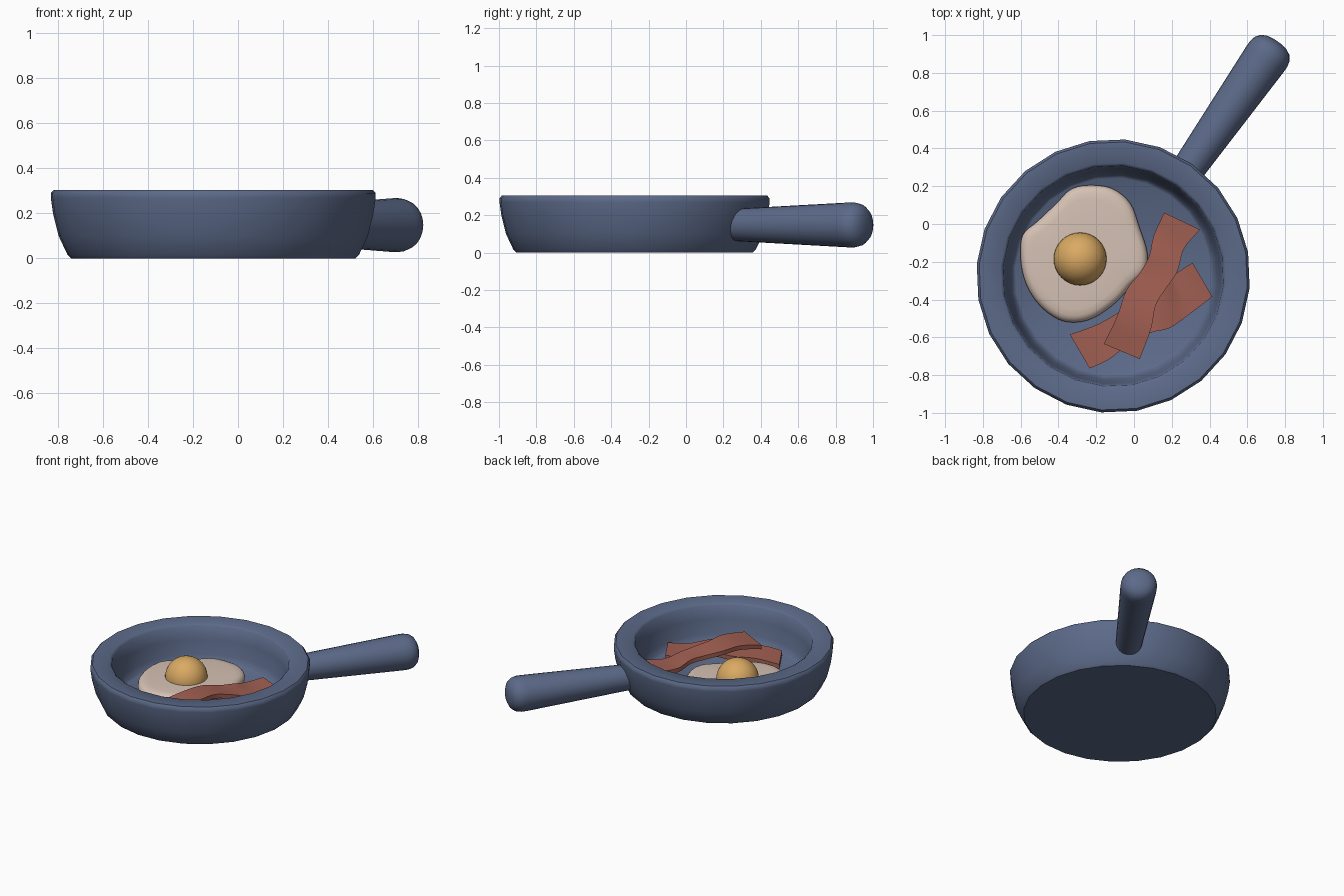
import bpy, bmesh, math
from mathutils import Vector, Matrix

if "Cube" in bpy.data.objects:
    bpy.data.objects.remove(bpy.data.objects["Cube"])

CX, CY = -0.11, -0.275          # pan centre
ANG = math.radians(55)          # handle direction


def mat(name, r, g, b):
    m = bpy.data.materials.new(name)
    m.diffuse_color = (r, g, b, 1)
    m.use_nodes = True
    m.node_tree.nodes["Principled BSDF"].inputs["Base Color"].default_value = m.diffuse_color
    return m


BLUE = mat("slate blue", 0.107, 0.144, 0.250)
WHITE = mat("egg cream", 0.67, 0.535, 0.455)
GOLD = mat("yolk gold", 0.70, 0.40, 0.125)
RED = mat("bacon red", 0.36, 0.115, 0.085)


def finish(name, bm, material, angle=45):
    bmesh.ops.remove_doubles(bm, verts=bm.verts, dist=1e-5)
    bmesh.ops.recalc_face_normals(bm, faces=bm.faces)
    me = bpy.data.meshes.new(name)
    bm.to_mesh(me)
    bm.free()
    me.materials.append(material)
    ob = bpy.data.objects.new(name, me)
    bpy.context.collection.objects.link(ob)
    bpy.ops.object.select_all(action='DESELECT')
    ob.select_set(True)
    bpy.context.view_layer.objects.active = ob
    bpy.ops.object.shade_smooth_by_angle(angle=math.radians(angle))
    return ob


def loft(bm, rings, closed=True):
    """Quads between successive rings of points."""
    vs = [[bm.verts.new(p) for p in r] for r in rings]
    n = len(rings[0])
    for a, b in zip(vs, vs[1:]):
        for i in range(n if closed else n - 1):
            j = (i + 1) % n
            bm.faces.new((a[i], a[j], b[j], b[i]))
    return vs


def lathe(name, profile, n, matrix, material, angle=45):
    """Spin (radius, height) points; ends at small radius get capped."""
    bm = bmesh.new()
    rings = [[matrix @ Vector((r * math.cos(2 * math.pi * i / n),
                               r * math.sin(2 * math.pi * i / n), z))
              for i in range(n)] for r, z in profile]
    vs = loft(bm, rings)
    bm.faces.new(vs[0])
    bm.faces.new(vs[-1])
    return finish(name, bm, material, angle)


def smooth_path(pts, steps, closed=False):
    """Catmull-Rom curve through the points."""
    n = len(pts)
    P = [Vector(p) for p in pts]
    get = (lambda i: P[i % n]) if closed else (lambda i: P[max(0, min(n - 1, i))])
    out = []
    for i in range(n if closed else n - 1):
        a, b, c, d = get(i - 1), get(i), get(i + 1), get(i + 2)
        for k in range(steps):
            t = k / steps
            out.append(0.5 * (2 * b + (c - a) * t + (2 * a - 5 * b + 4 * c - d) * t * t
                              + (3 * b - a - 3 * c + d) * t ** 3))
    if not closed:
        out.append(P[-1])
    return out


# Pan body: 24 sides, one corner in line with the handle
lathe("pan", [(0.635, 0), (0.65, 0.015), (0.69, 0.10), (0.715, 0.20), (0.725, 0.27),
              (0.725, 0.29), (0.712, 0.305), (0.60, 0.305), (0.585, 0.293),
              (0.572, 0.20), (0.552, 0.10), (0.535, 0.055), (0.52, 0.045)],
      24, Matrix.Translation((CX, CY, 0)) @ Matrix.Rotation(ANG, 4, 'Z'), BLUE)

# Handle: widening bar with a rounded end, laid along the handle direction
lathe("handle", [(0.086, 0.65), (0.12, 1.40), (0.12, 1.435), (0.112, 1.468),
                 (0.092, 1.494), (0.06, 1.510), (0.025, 1.516)], 24,
      Matrix.Translation((CX, CY, 0.148)) @ Matrix.Rotation(ANG, 4, 'Z')
      @ Matrix.Rotation(math.pi / 2, 4, 'Y'), BLUE)

# Egg white: irregular outline with a rounded edge
outline = smooth_path([(-0.25, 0.205), (-0.12, 0.19), (-0.02, 0.11), (0.03, -0.02),
                       (0.07, -0.15), (0.06, -0.25), (-0.02, -0.33), (-0.09, -0.41),
                       (-0.2, -0.49), (-0.3, -0.52), (-0.4, -0.505), (-0.5, -0.43),
                       (-0.57, -0.32), (-0.6, -0.19), (-0.59, -0.06), (-0.51, 0.015),
                       (-0.41, 0.11), (-0.34, 0.18)], 4, True)
mid = Vector((-0.27, -0.16))
bm = bmesh.new()
rings = []
for s, z in [(0.96, 0.043), (0.99, 0.053), (1.0, 0.068), (0.985, 0.086),
             (0.95, 0.100), (0.90, 0.108), (0.80, 0.112), (0.4, 0.115)]:
    rings.append([(*(mid + (p - mid) * s), z) for p in outline])
ev = loft(bm, rings)
bm.faces.new(ev[0])
bm.faces.new(ev[-1])
finish("egg_white", bm, WHITE, 60)

# Yolk: dome sunk into the white
bm = bmesh.new()
bmesh.ops.create_uvsphere(bm, u_segments=32, v_segments=20, radius=0.14,
                          matrix=Matrix.Translation((-0.285, -0.185, 0.112)))
bmesh.ops.bisect_plane(bm, geom=bm.verts[:] + bm.edges[:] + bm.faces[:],
                       plane_co=(0, 0, 0.09), plane_no=(0, 0, -1), clear_outer=True)
bmesh.ops.holes_fill(bm, edges=[e for e in bm.edges if e.is_boundary])
finish("yolk", bm, GOLD)


# Bacon: wavy ribbons between two edge curves, (x, y, top z)
def bacon(name, left, right, thick=0.03):
    bm = bmesh.new()
    rings = []
    for a, b in zip(smooth_path(left, 4), smooth_path(right, 4)):
        top = [a.lerp(b, k / 3) for k in range(4)]
        low = [p - Vector((0, 0, thick)) for p in reversed(top)]
        rings.append(top + low)
    vs = loft(bm, rings)
    bm.faces.new(vs[0])
    bm.faces.new(vs[-1])
    finish(name, bm, RED, 40)


bacon("bacon_lower",
      [(-0.34, -0.585, 0.075), (-0.19, -0.53, 0.10), (-0.05, -0.45, 0.11),
       (0.08, -0.38, 0.14), (0.17, -0.335, 0.13), (0.22, -0.265, 0.10), (0.31, -0.205, 0.115)],
      [(-0.235, -0.765, 0.08), (-0.13, -0.715, 0.105), (-0.02, -0.63, 0.11),
       (0.09, -0.575, 0.14), (0.19, -0.55, 0.13), (0.31, -0.465, 0.10), (0.415, -0.385, 0.11)])
bacon("bacon_upper",
      [(-0.16, -0.635, 0.15), (-0.09, -0.49, 0.18), (-0.04, -0.35, 0.18),
       (0.03, -0.26, 0.165), (0.08, -0.17, 0.155), (0.105, -0.06, 0.13), (0.16, 0.06, 0.135)],
      [(0.03, -0.715, 0.165), (0.09, -0.555, 0.19), (0.115, -0.43, 0.185),
       (0.17, -0.34, 0.165), (0.23, -0.25, 0.14), (0.265, -0.13, 0.13), (0.35, -0.03, 0.14)])
